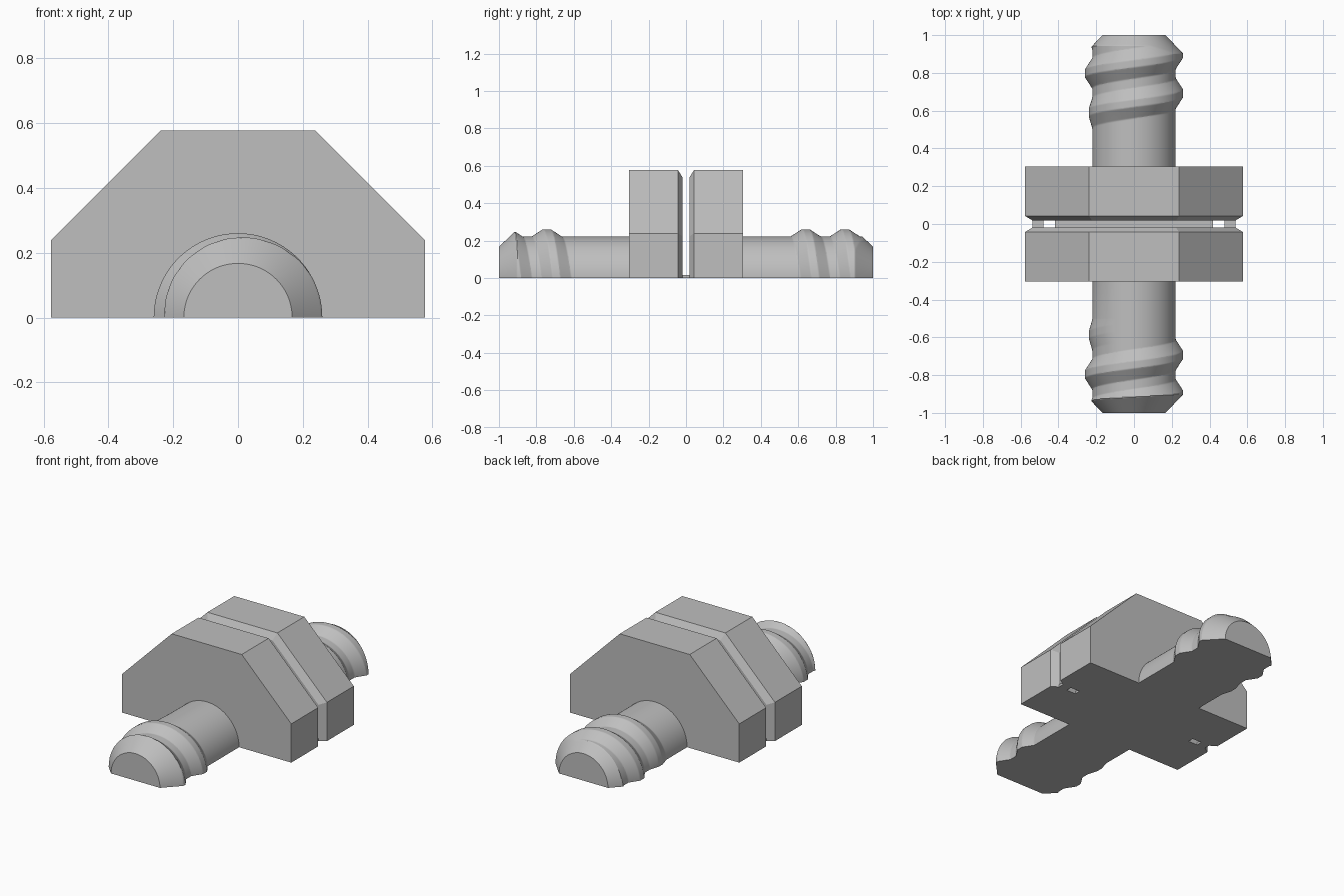
import bpy, bmesh, math

cube = bpy.data.objects.get("Cube")
if cube:
    bpy.data.objects.remove(cube, do_unlink=True)

grey = bpy.data.materials.new("plain grey")
grey.use_nodes = True
COLOUR = (0.52, 0.52, 0.52, 1)
grey.diffuse_color = COLOUR
grey.node_tree.nodes["Principled BSDF"].inputs["Base Color"].default_value = COLOUR

HEAD_Y, BEVEL_Y, GAP_Y = 0.305, 0.043, 0.018
PITCH, ROOT, CREST, TIP = 0.21, 0.221, 0.26, 0.167


def loft(name, rings, smooth=False):
    """Skin open rings that start and end on the ground, then close the ends and base."""
    bm = bmesh.new()
    rows = [[bm.verts.new(p) for p in ring] for ring in rings]
    for a, b in zip(rows, rows[1:]):
        for i in range(len(a) - 1):
            bm.faces.new((a[i], a[i + 1], b[i + 1], b[i]))
        bm.faces.new((a[-1], a[0], b[0], b[-1]))
    bm.faces.new(rows[0])
    bm.faces.new(rows[-1])
    bmesh.ops.recalc_face_normals(bm, faces=bm.faces)
    mesh = bpy.data.meshes.new(name)
    bm.to_mesh(mesh)
    bm.free()
    mesh.materials.append(grey)
    obj = bpy.data.objects.new(name, mesh)
    bpy.context.collection.objects.link(obj)
    if smooth:
        bpy.ops.object.select_all(action='DESELECT')
        obj.select_set(True)
        bpy.context.view_layer.objects.active = obj
        bpy.ops.object.shade_smooth_by_angle(angle=math.radians(25))
    return obj


def box(name, x0, x1, y0, y1, z1):
    return loft(name, [[(x0, y, 0), (x0, y, z1), (x1, y, z1), (x1, y, 0)]
                       for y in (y0, y1)])


# Half-octagon heads, bevelled towards the gap
half = [(0.577, 0), (0.577, 0.239), (0.239, 0.577)]
outline = half + [(-x, z) for x, z in reversed(half)]
for side, name in ((-1, "front_head"), (1, "back_head")):
    loft(name, [[(x * s, side * y, z * s) for x, z in outline]
                for y, s in ((HEAD_Y, 1), (BEVEL_Y, 1), (GAP_Y, 0.93))])


# Half shafts with a helical thread that fades out towards the head
def radius(y, angle, start):
    offset = (y - start + PITCH * angle / math.tau + PITCH / 2) % PITCH - PITCH / 2
    height = min(1, max(0, (0.08 - abs(offset)) / 0.06))
    fade = min(1, max(0, (abs(y - offset) - 0.55) / 0.08))
    body = ROOT + (CREST - ROOT) * height * fade
    return min(body, TIP + 0.95 * (1 - abs(y)))


STEPS, ROWS = 72, 120
for side, name in ((-1, "front_threaded_shaft"), (1, "back_threaded_shaft")):
    levels = [HEAD_Y] + [0.5 + 0.5 * i / ROWS for i in range(ROWS + 1)]
    rings = []
    for level in levels:
        ring = []
        for i in range(STEPS + 1):
            a = math.pi * i / STEPS
            r = radius(side * level, a, side * 0.692)
            ring.append((r * math.cos(a), side * level, r * math.sin(a)))
        rings.append(ring)
    loft(name, rings, smooth=True)

# Thin web joining the heads, with an open slot near each end
box("centre_web", -0.417, 0.417, -GAP_Y, GAP_Y, 0.015)
box("left_tie", 0.48, 0.537, -GAP_Y, GAP_Y, 0.015)
box("right_tie", -0.537, -0.48, -GAP_Y, GAP_Y, 0.015)
